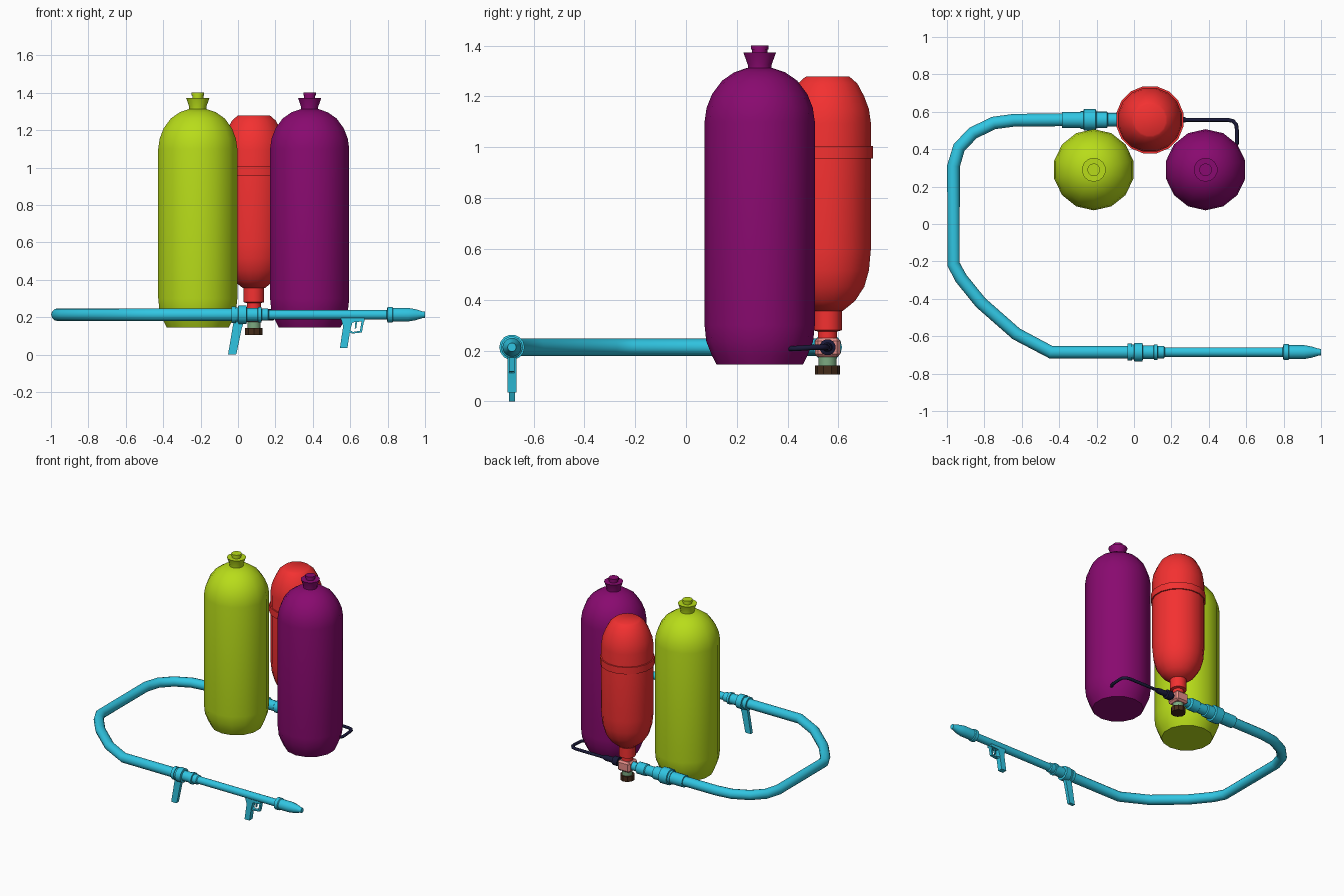
import bpy, bmesh, math
from mathutils import Matrix, Vector

if "Cube" in bpy.data.objects:
    bpy.data.objects.remove(bpy.data.objects["Cube"])

HY, HZ = -0.685, 0.213      # lance axis
VX, VY = 0.085, 0.557       # valve and centre tank axis


def material(name, r, g, b):
    m = bpy.data.materials.new(name)
    m.diffuse_color = (r, g, b, 1)
    m.use_nodes = True
    m.node_tree.nodes["Principled BSDF"].inputs["Base Color"].default_value = m.diffuse_color
    return m


CYAN = material("cyan", 0.03, 0.56, 0.76)
LIME = material("lime", 0.48, 0.72, 0.01)
PURPLE = material("purple", 0.25, 0.003, 0.16)
RED = material("red", 0.9, 0.03, 0.03)
PINK = material("pink", 0.8, 0.27, 0.25)
NAVY = material("navy", 0.01, 0.01, 0.04)
BROWN = material("brown", 0.06, 0.025, 0.01)
SAGE = material("sage", 0.2, 0.4, 0.22)


def finish(name, bm, mat, angle=35):
    bmesh.ops.recalc_face_normals(bm, faces=bm.faces)
    me = bpy.data.meshes.new(name)
    bm.to_mesh(me)
    bm.free()
    me.materials.append(mat)
    ob = bpy.data.objects.new(name, me)
    bpy.context.collection.objects.link(ob)
    smooth(ob, angle)
    return ob


def smooth(ob, angle=35):
    bpy.ops.object.select_all(action='DESELECT')
    ob.select_set(True)
    bpy.context.view_layer.objects.active = ob
    bpy.ops.object.shade_smooth_by_angle(angle=math.radians(angle))


def lathe(name, profile, loc, mat, sides=14, axis='Z', angle=35):
    """Turn (radius, height) points around z, or around x when axis is 'X'."""
    bm = bmesh.new()
    rings = []
    for r, h in profile:
        rings.append([bm.verts.new((r * math.cos(a), r * math.sin(a), h))
                      for a in (2 * math.pi * (i + 0.5) / sides for i in range(sides))])
    for a, b in zip(rings, rings[1:]):
        for i in range(sides):
            j = (i + 1) % sides
            bm.faces.new((a[i], a[j], b[j], b[i]))
    bm.faces.new(rings[0])
    bm.faces.new(rings[-1])
    if axis == 'X':
        bm.transform(Matrix.Rotation(math.pi / 2, 4, 'Y'))
    bm.transform(Matrix.Translation(loc))
    return finish(name, bm, mat, angle)


def plate(name, outline, y, width, mat):
    """Extrude an x-z outline along y."""
    bm = bmesh.new()
    f = bm.faces.new([bm.verts.new((x, y - width / 2, z)) for x, z in outline])
    ext = bmesh.ops.extrude_face_region(bm, geom=[f])
    bmesh.ops.translate(bm, vec=(0, width, 0),
                        verts=[v for v in ext['geom'] if isinstance(v, bmesh.types.BMVert)])
    return finish(name, bm, mat)


def tube(name, points, radius, mat):
    cu = bpy.data.curves.new(name, 'CURVE')
    cu.dimensions = '3D'
    cu.bevel_depth, cu.bevel_resolution, cu.use_fill_caps = radius, 4, True
    sp = cu.splines.new('POLY')
    sp.points.add(len(points) - 1)
    for p, co in zip(sp.points, points):
        p.co = (*co, 1)
    cu.materials.append(mat)
    ob = bpy.data.objects.new(name, cu)
    bpy.context.collection.objects.link(ob)
    bpy.ops.object.select_all(action='DESELECT')
    ob.select_set(True)
    bpy.context.view_layer.objects.active = ob
    bpy.ops.object.convert(target='MESH')
    smooth(bpy.context.object, 40)


# Two fuel tanks with flared caps
tank = [(0.17, 0.145), (0.188, 0.18), (0.21, 0.235), (0.217, 0.3), (0.217, 1.1),
        (0.209, 1.155), (0.187, 1.21), (0.148, 1.262), (0.1, 1.295), (0.05, 1.312)]
cap = [(0.047, 1.30), (0.047, 1.325), (0.064, 1.372), (0.03, 1.372),
       (0.03, 1.385), (0.034, 1.385), (0.034, 1.40)]
for side, x, mat in (("left", -0.215, LIME), ("right", 0.383, PURPLE)):
    lathe(side + "_fuel_tank", tank, (x, 0.29, 0), mat, angle=45)
    lathe(side + "_tank_cap", cap, (x, 0.29, 0), mat)

# Pressure tank with band and neck
lathe("pressure_tank", [(0.06, 0.355), (0.11, 0.395), (0.147, 0.45), (0.166, 0.515), (0.174, 0.6),
                        (0.174, 1.095), (0.166, 1.15), (0.147, 1.2), (0.12, 1.25),
                        (0.095, 1.272), (0.085, 1.279)],
      (VX, VY, 0), RED, 16, angle=45)
lathe("tank_band", [(0.17, 0.955), (0.183, 0.955), (0.183, 1.005), (0.17, 1.005)], (VX, VY, 0), RED, 16)
lathe("tank_neck", [(0.038, 0.235), (0.038, 0.275), (0.056, 0.28), (0.056, 0.36)], (VX, VY, 0), RED, 14)

# Valve block, drain stem and knob
bm = bmesh.new()
bmesh.ops.create_cube(bm, size=1, matrix=Matrix.Translation((VX, VY, 0.212)) @
                      Matrix.Diagonal((0.1, 0.1, 0.075, 1)))
bmesh.ops.bevel(bm, geom=bm.edges[:], offset=0.012, segments=1, affect='EDGES')
finish("valve_block", bm, PINK, 20)
lathe("drain_stem", [(0.036, 0.13), (0.036, 0.18)], (VX, VY, 0), SAGE, 12)
lathe("drain_knob", [(0.049, 0.105), (0.049, 0.142)], (VX, VY, 0), BROWN, 10, angle=20)

# Thin feed line on the right of the valve
lathe("feed_fitting", [(0.02, 0.12), (0.02, 0.15), (0.032, 0.15), (0.032, 0.19), (0.02, 0.195),
                       (0.02, 0.25), (0.014, 0.275)], (0, VY, HZ), NAVY, 12, 'X')
tube("feed_line", [(0.25, VY, HZ), (0.5, VY, HZ), (0.53, 0.55, HZ), (0.547, 0.53, HZ),
                   (0.55, 0.5, HZ), (0.55, 0.43, HZ - 0.005), (0.53, 0.4, HZ - 0.005),
                   (0.48, 0.37, HZ - 0.005)], 0.0105, NAVY)

# Main hose and its coupling
lathe("hose_coupling", [(0.034, -0.385), (0.043, -0.385), (0.043, -0.285), (0.048, -0.285),
                        (0.048, -0.27), (0.057, -0.268), (0.057, -0.205), (0.045, -0.2),
                        (0.045, -0.145), (0.036, -0.14), (0.036, -0.08), (0.042, -0.075),
                        (0.042, -0.01), (0.03, 0.0), (0.03, 0.045)], (0, VY, HZ), CYAN, 14, 'X')
path = [(-0.37, 0.557), (-0.64, 0.555), (-0.75, 0.54), (-0.86, 0.487), (-0.935, 0.41), (-0.965, 0.31),
        (-0.965, -0.215), (-0.925, -0.29), (-0.82, -0.42), (-0.63, -0.587), (-0.445, HY), (-0.02, HY)]
tube("main_hose", [(x, y, HZ) for x, y in path], 0.034, CYAN)

# Lance: rear coupling, barrel and nozzle in one turned profile
lathe("lance", [(0.036, -0.035), (0.046, -0.035), (0.046, -0.012), (0.04, -0.012), (0.04, 0.0),
                (0.05, 0.002), (0.05, 0.045), (0.036, 0.048), (0.036, 0.105), (0.042, 0.107),
                (0.042, 0.125), (0.033, 0.127), (0.033, 0.16), (0.026, 0.165), (0.026, 0.795),
                (0.043, 0.8), (0.043, 0.825), (0.037, 0.83), (0.037, 0.91), (0.03, 0.95),
                (0.019, 0.985), (0.017, 1.0)], (0, HY, HZ), CYAN, 14, 'X')

# Rear grip, front grip, mount and trigger guard
plate("rear_grip", [(-0.022, 0.185), (0.035, 0.185), (0.02, 0.14), (-0.008, 0.005),
                    (-0.012, 0.0), (-0.053, 0.0), (-0.05, 0.02)], HY, 0.024, CYAN)
plate("front_grip", [(0.548, 0.2), (0.675, 0.2), (0.675, 0.178), (0.612, 0.172),
                     (0.6, 0.13), (0.585, 0.035), (0.545, 0.035), (0.562, 0.15)], HY, 0.036, CYAN)
plate("trigger", [(0.628, 0.18), (0.638, 0.18), (0.632, 0.14), (0.624, 0.137)], HY, 0.012, CYAN)
plate("trigger_guard", [(0.662, 0.185), (0.675, 0.185), (0.662, 0.118), (0.61, 0.112),
                        (0.595, 0.12), (0.598, 0.13), (0.615, 0.121), (0.652, 0.127)], HY, 0.022, CYAN)
